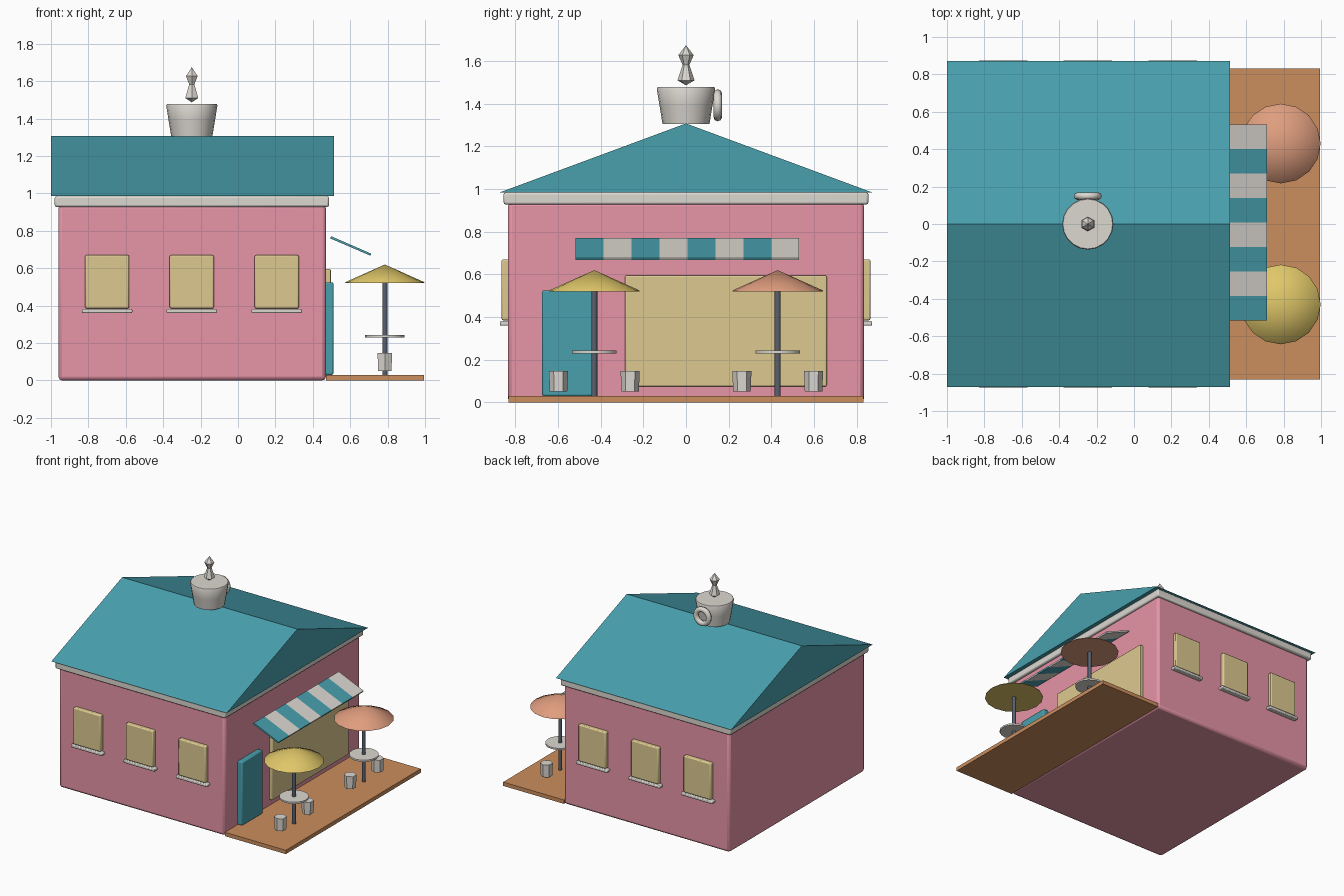
import bpy, bmesh, math
from mathutils import Matrix

if "Cube" in bpy.data.objects:
    bpy.data.objects.remove(bpy.data.objects["Cube"])

def mat(name, r, g, b):
    m = bpy.data.materials.new(name)
    m.diffuse_color = (r, g, b, 1)
    m.use_nodes = True
    m.node_tree.nodes["Principled BSDF"].inputs["Base Color"].default_value = m.diffuse_color
    return m

PINK = mat("pink_plaster", 0.80, 0.30, 0.39)
TEAL = mat("teal", 0.065, 0.35, 0.42)
WHITE = mat("off_white", 0.72, 0.69, 0.64)
CREAM = mat("window_cream", 0.73, 0.59, 0.28)
WOOD = mat("deck_wood", 0.60, 0.27, 0.11)
YELLOW = mat("yellow_canvas", 0.74, 0.57, 0.14)
ORANGE = mat("orange_canvas", 0.74, 0.34, 0.21)
METAL = mat("dark_metal", 0.10, 0.12, 0.16)

def finish(bm, name, m, bevel=0.0, smooth=True):
    bmesh.ops.recalc_face_normals(bm, faces=bm.faces)
    me = bpy.data.meshes.new(name)
    bm.to_mesh(me)
    bm.free()
    me.materials.append(m)
    ob = bpy.data.objects.new(name, me)
    bpy.context.collection.objects.link(ob)
    if bevel:
        b = ob.modifiers.new("bevel", 'BEVEL')
        b.width, b.segments = bevel, 2
    if smooth:
        bpy.ops.object.select_all(action='DESELECT')
        ob.select_set(True)
        bpy.context.view_layer.objects.active = ob
        bpy.ops.object.shade_smooth_by_angle(angle=math.radians(40))
    return ob

def box(name, m, x, y, z, bevel=0.0):
    bm = bmesh.new()
    c = [(a + b) / 2 for a, b in (x, y, z)]
    s = [b - a for a, b in (x, y, z)]
    bmesh.ops.create_cube(bm, size=1, matrix=Matrix.Translation(c) @ Matrix.Diagonal((*s, 1)))
    return finish(bm, name, m, bevel)

def prism(name, m, outline, axis, lo, hi):
    """Extrude a 2D outline along x (outline in y,z) or y (outline in x,z)."""
    bm = bmesh.new()
    put = (lambda p, t: (t, p[0], p[1])) if axis == 'x' else (lambda p, t: (p[0], t, p[1]))
    a = [bm.verts.new(put(p, lo)) for p in outline]
    b = [bm.verts.new(put(p, hi)) for p in outline]
    bm.faces.new(a)
    bm.faces.new(b)
    for i in range(len(a)):
        j = (i + 1) % len(a)
        bm.faces.new((a[i], a[j], b[j], b[i]))
    return finish(bm, name, m)

def turned(name, m, profile, x, y, sides, smooth=True):
    """Revolve an (r, z) profile about a vertical axis, with closed ends."""
    bm = bmesh.new()
    rings = []
    for r, z in profile:
        if r == 0:
            rings.append([bm.verts.new((x, y, z))] * sides)
        else:
            rings.append([bm.verts.new((x - r * math.sin(2 * math.pi * i / sides),
                                        y + r * math.cos(2 * math.pi * i / sides), z))
                          for i in range(sides)])
    for p, q in zip(rings, rings[1:]):
        for i in range(sides):
            j = (i + 1) % sides
            bm.faces.new(list(dict.fromkeys((p[i], p[j], q[j], q[i]))))
    return finish(bm, name, m, 0, smooth)

# building shell, cornice and gable roof
box("walls", PINK, (-0.96, 0.47), (-0.835, 0.835), (0, 0.94), 0.02)
box("cornice", WHITE, (-0.98, 0.487), (-0.855, 0.855), (0.928, 0.985), 0.01)
prism("roof", TEAL, [(-0.872, 0.985), (0.872, 0.985), (0, 1.308)], 'x', -1.0, 0.512)

# side windows with sills on both long walls
for side, s in (("front", -1), ("back", 1)):
    for i, cx in enumerate((-0.70, -0.247, 0.207)):
        box(f"{side}_window_{i}", CREAM, (cx - 0.118, cx + 0.118),
            sorted((s * 0.82, s * 0.865)), (0.385, 0.67), 0.008)
        box(f"{side}_sill_{i}", WHITE, (cx - 0.135, cx + 0.135),
            sorted((s * 0.82, s * 0.873)), (0.36, 0.382), 0.006)

# shop front: door, display window and deck
box("door", TEAL, (0.46, 0.51), (-0.675, -0.42), (0.03, 0.525), 0.008)
box("display_window", CREAM, (0.46, 0.496), (-0.285, 0.66), (0.075, 0.595), 0.006)
box("deck", WOOD, (0.47, 0.995), (-0.832, 0.832), (0, 0.03))

# striped awning
for i in range(8):
    y0 = -0.517 + i * 0.131
    prism(f"awning_stripe_{i}", WHITE if i % 2 else TEAL,
          [(0.492, 0.76), (0.498, 0.771), (0.712, 0.678), (0.708, 0.667)], 'y', y0, y0 + 0.131)

# cafe tables with parasols and stools
for i, (cy, canvas) in enumerate(((-0.43, YELLOW), (0.43, ORANGE))):
    cx = 0.785
    turned(f"parasol_pole_{i}", METAL, [(0, 0.03), (0.014, 0.03), (0.014, 0.56), (0, 0.56)], cx, cy, 10)
    turned(f"parasol_{i}", canvas, [(0, 0.52), (0.213, 0.52), (0.21, 0.526), (0, 0.62)], cx, cy, 16)
    turned(f"table_top_{i}", WHITE, [(0, 0.23), (0.105, 0.23), (0.105, 0.243), (0, 0.243)], cx, cy, 16)
    for j, s in enumerate((-1, 1)):
        turned(f"stool_{i}_{j}", WHITE, [(0, 0.05), (0.041, 0.05), (0.045, 0.148), (0, 0.148)],
               cx, cy + s * 0.168, 6)

# rooftop cup, handle ring and steam
turned("roof_cup", WHITE, [(0, 1.305), (0.11, 1.305), (0.124, 1.39), (0.137, 1.47),
                           (0.133, 1.478), (0, 1.478)], -0.247, 0, 20)
turned("steam", WHITE, [(0, 1.487), (0.04, 1.51), (0.016, 1.583), (0.036, 1.628), (0, 1.675)],
       -0.247, 0, 6, False)
bpy.ops.mesh.primitive_torus_add(location=(-0.247, 0.149, 1.393), rotation=(math.pi / 2, 0, 0),
                                 major_radius=0.055, minor_radius=0.02,
                                 major_segments=16, minor_segments=8)
handle = bpy.context.object
handle.name = "cup_handle"
handle.data.materials.append(WHITE)
bpy.ops.object.shade_smooth_by_angle(angle=math.radians(60))
